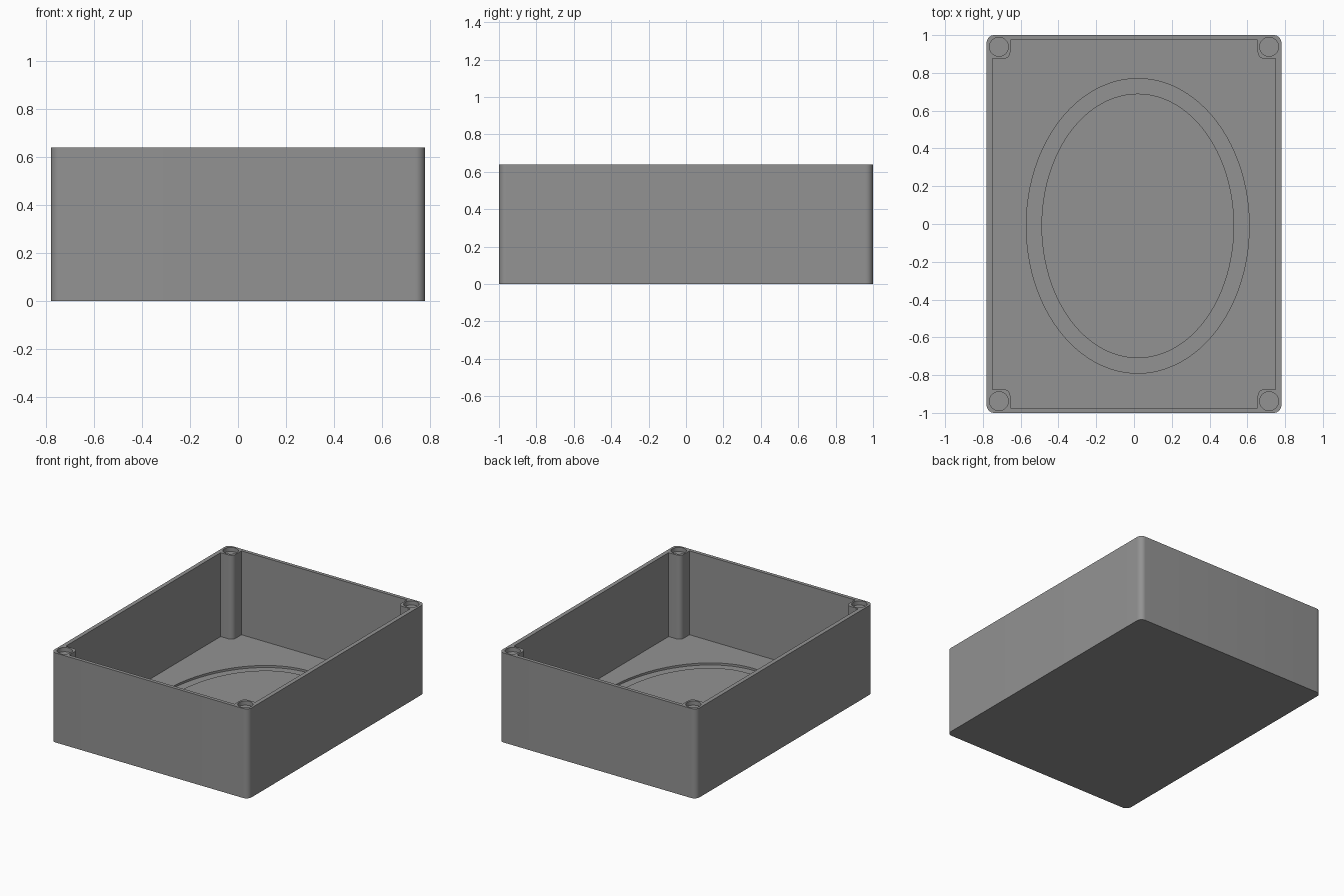
import bpy, bmesh, math

if "Cube" in bpy.data.objects:
    bpy.data.objects.remove(bpy.data.objects["Cube"])

HX, HY, H = 0.78, 1.0, 0.64        # outer half sizes and height
IX, IY, FLOOR = 0.75, 0.975, 0.04  # inner half sizes and floor level
PX, PY, PR = 0.655, 0.875, 0.035   # inner faces of corner posts, edge radius

grey = bpy.data.materials.new("plastic grey")
grey.diffuse_color = (0.29, 0.29, 0.29, 1)
grey.use_nodes = True
grey.node_tree.nodes["Principled BSDF"].inputs["Base Color"].default_value = grey.diffuse_color


def arc(cx, cy, rx, ry, a0, a1, n):
    """Points along an elliptical arc, angles in degrees."""
    return [(cx + rx * math.cos(math.radians(a0 + (a1 - a0) * i / n)),
             cy + ry * math.sin(math.radians(a0 + (a1 - a0) * i / n)))
            for i in range(n + 1)]


def four_way(quarter):
    """Mirror a counter-clockwise quarter outline into a closed loop."""
    half = quarter + [(-x, y) for x, y in reversed(quarter)]
    return half + [(-x, -y) for x, y in half]


def finish(name, bm):
    bmesh.ops.recalc_face_normals(bm, faces=bm.faces)
    mesh = bpy.data.meshes.new(name)
    bm.to_mesh(mesh)
    bm.free()
    mesh.materials.append(grey)
    ob = bpy.data.objects.new(name, mesh)
    bpy.context.collection.objects.link(ob)
    return ob


def prism(name, outline, z0, z1):
    bm = bmesh.new()
    base = bm.faces.new([bm.verts.new((x, y, z0)) for x, y in outline])
    top = bmesh.ops.extrude_face_region(bm, geom=[base])["geom"]
    bmesh.ops.translate(bm, vec=(0, 0, z1 - z0),
                        verts=[g for g in top if isinstance(g, bmesh.types.BMVert)])
    return finish(name, bm)


def ring(name, outer, inner, z0, z1):
    bm = bmesh.new()
    loops = [[bm.verts.new((x, y, z)) for x, y in pts]
             for pts, z in ((outer, z0), (outer, z1), (inner, z1), (inner, z0))]
    n = len(outer)
    for k in range(4):
        a, b = loops[k], loops[(k + 1) % 4]
        for i in range(n):
            j = (i + 1) % n
            bm.faces.new((a[i], a[j], b[j], b[i]))
    return finish(name, bm)


def cut(target, cutter):
    mod = target.modifiers.new("cut", 'BOOLEAN')
    mod.operation, mod.solver, mod.object = 'DIFFERENCE', 'EXACT', cutter
    bpy.context.view_layer.objects.active = target
    bpy.ops.object.modifier_apply(modifier=mod.name)
    bpy.data.objects.remove(cutter)


# Outer shell with rounded upright corners
R = 0.04
box = prism("enclosure_box", four_way(arc(HX - R, HY - R, R, R, 0, 90, 10)), 0, H)

# Cavity, notched so that a rounded post remains in each corner
notch = ([(IX, PY)] + arc(PX + PR, PY + PR, PR, PR, 270, 180, 8) + [(PX, IY)])
cut(box, prism("cavity_cutter", four_way(notch), FLOOR, H + 0.1))

# Round recesses in the post tops
for sx in (-1, 1):
    for sy in (-1, 1):
        hole = arc(sx * 0.715, sy * 0.938, 0.05, 0.05, 0, 360, 32)[:-1]
        cut(box, prism("post_hole_cutter", hole, H - 0.03, H + 0.1))

# Shallow oval groove in the floor
cut(box, ring("groove_cutter",
              arc(0.02, -0.01, 0.59, 0.78, 0, 360, 96)[:-1],
              arc(0.02, -0.01, 0.51, 0.70, 0, 360, 96)[:-1],
              FLOOR - 0.015, FLOOR + 0.05))

# Smooth rounded corners, keep edges sharp
bpy.ops.object.select_all(action='DESELECT')
box.select_set(True)
bpy.context.view_layer.objects.active = box
bpy.ops.object.shade_smooth_by_angle(angle=math.radians(30))
